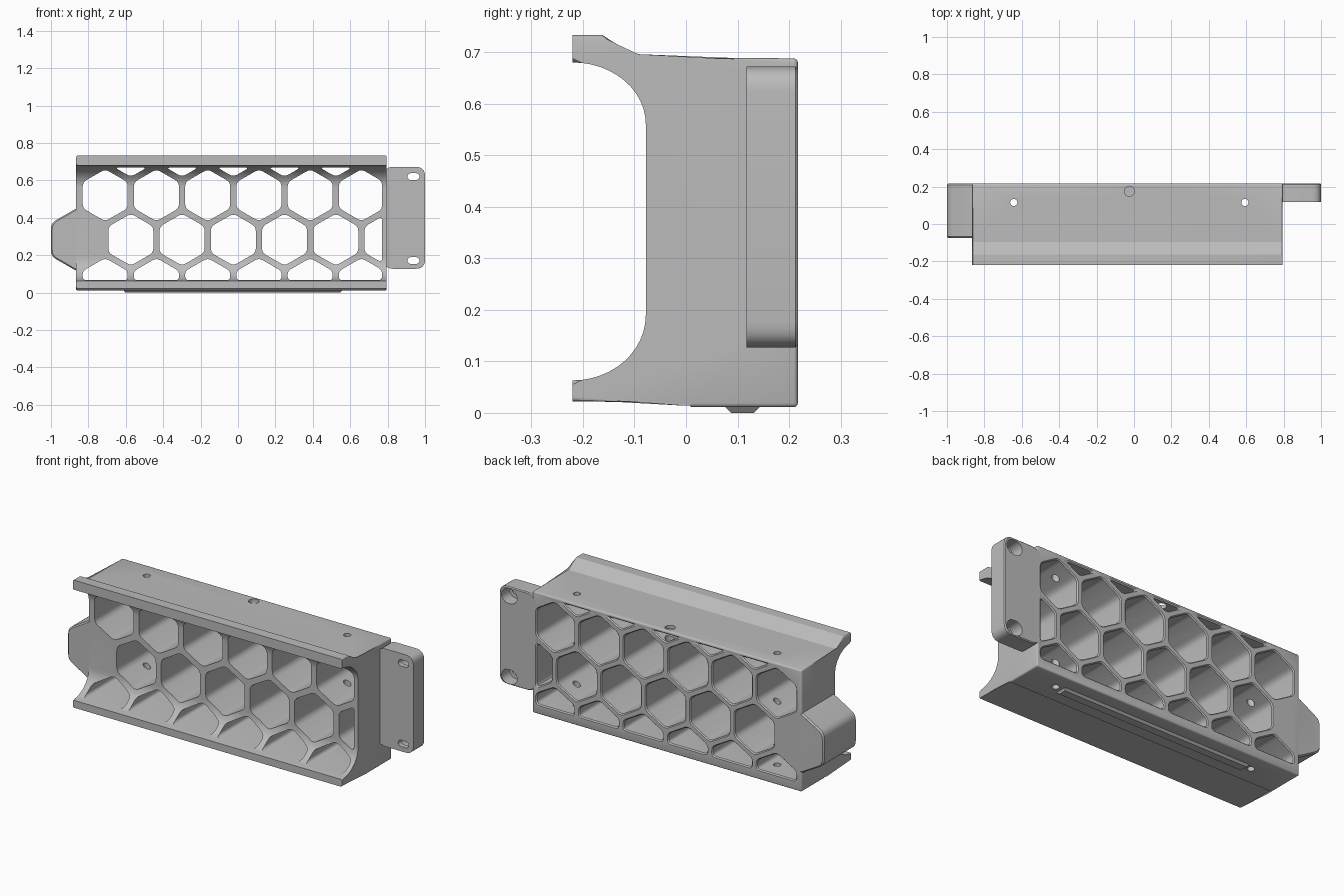
import bpy, bmesh, math
from mathutils import Vector

if "Cube" in bpy.data.objects:
    bpy.data.objects.remove(bpy.data.objects["Cube"], do_unlink=True)

grey = bpy.data.materials.new("plastic_grey")
grey.use_nodes = True
tone = (0.5, 0.5, 0.5, 1)
grey.diffuse_color = tone
grey.node_tree.nodes["Principled BSDF"].inputs["Base Color"].default_value = tone

X0, X1, BACK, FRONT = -0.865, 0.795, 0.217, -0.078


def loft(bm, rings):
    """Closed solid through matching rings of points."""
    rows = [[bm.verts.new(p) for p in ring] for ring in rings]
    n = len(rows[0])
    for a, b in zip(rows, rows[1:]):
        for i in range(n):
            j = (i + 1) % n
            bm.faces.new((a[i], a[j], b[j], b[i]))
    bm.faces.new(rows[0][::-1])
    bm.faces.new(rows[-1])


def finish(bm, name):
    bmesh.ops.recalc_face_normals(bm, faces=bm.faces)
    mesh = bpy.data.meshes.new(name)
    bm.to_mesh(mesh)
    bm.free()
    mesh.materials.append(grey)
    ob = bpy.data.objects.new(name, mesh)
    bpy.context.collection.objects.link(ob)
    return ob


def along_y(points, y):
    return [(p[0], y, p[1]) for p in points]


def combine(target, other, operation):
    mod = target.modifiers.new("combine", "BOOLEAN")
    mod.operation, mod.object, mod.solver = operation, other, "EXACT"
    bpy.context.view_layer.objects.active = target
    bpy.ops.object.modifier_apply(modifier=mod.name)
    bpy.data.objects.remove(other, do_unlink=True)


def hexagon(cx, cz, r):
    return [Vector((cx + r * math.sin(k * math.pi / 3), cz + r * math.cos(k * math.pi / 3)))
            for k in range(6)]


def clip(poly, axis, limit, sign):
    """Keep the part of a polygon on one side of a limit."""
    out = []
    for a, b in zip(poly, poly[1:] + poly[:1]):
        da, db = sign * (limit - a[axis]), sign * (limit - b[axis])
        if da >= 0:
            out.append(a)
        if da * db < 0:
            out.append(a.lerp(b, da / (da - db)))
    return out


def rounded(poly, radius, steps=4):
    out = []
    for i, p in enumerate(poly):
        q, s = poly[i - 1], poly[(i + 1) % len(poly)]
        d = min(radius, 0.4 * (q - p).length, 0.4 * (s - p).length)
        a, b = p + (q - p).normalized() * d, p + (s - p).normalized() * d
        for k in range(steps + 1):
            t = k / steps
            out.append(a * (1 - t) ** 2 + p * 2 * t * (1 - t) + b * t * t)
    return out


def slot(cx, cz, half, r):
    pts = []
    for k in range(26):
        a = -math.pi / 2 + math.pi * (k if k < 13 else k - 1) / 12
        pts.append((cx + (half if k < 13 else -half) + r * math.cos(a), cz + r * math.sin(a)))
    return pts


# Main body: side profile with a scooped front, run along x
profile = [(BACK, 0.688), (-0.095, 0.688), (-0.162, 0.733), (-0.22, 0.733)]
steps = [k * math.pi / 24 for k in range(13)]
profile += [(-0.22 + 0.142 * math.sin(a), 0.56 + 0.12 * math.cos(a)) for a in steps]
profile += [(-0.22 + 0.142 * math.cos(a), 0.19 - 0.127 * math.sin(a)) for a in steps]
profile += [(-0.22, 0.022), (0, 0.022), (0.011, 0.011), (BACK, 0.011)]
bm = bmesh.new()
loft(bm, [[(x, y, z) for y, z in profile] for x in (X0, X1)])
soft = []
for e in bm.edges:
    a, b = (v.co for v in e.verts)
    lengthwise = abs(a.x - b.x) > 0.1
    if min(a.y, b.y) > BACK - 0.001 or (not lengthwise and max(a.y, b.y) > -0.21):
        soft.append(e)
bmesh.ops.bevel(bm, geom=soft, offset=0.008, segments=3, profile=0.5, affect="EDGES")
body = finish(bm, "honeycomb_body")

# Six-sided ear on the right end
STEP, MID = 0.274, 0.283
ROW = STEP * math.sqrt(3) / 2
ear_out = rounded(hexagon(-0.847, MID, 0.177), 0.03)
ear_in = rounded(hexagon(-0.847, MID, 0.169), 0.03)
bm = bmesh.new()
loft(bm, [along_y(ear_in, -0.075), along_y(ear_out, -0.067),
          along_y(ear_out, BACK - 0.008), along_y(ear_in, BACK)])
combine(body, finish(bm, "ear"), "UNION")

# Mounting flange on the left end
def flange_shape(inset):
    x, lo, hi = 1 - inset, 0.127 + inset, 0.672 - inset
    return rounded([Vector(p) for p in ((0.78, lo), (x, lo), (x, hi), (0.78, hi))], 0.05, 6)


bm = bmesh.new()
loft(bm, [along_y(flange_shape(0), 0.117), along_y(flange_shape(0), BACK - 0.005),
          along_y(flange_shape(0.005), BACK)])
combine(body, finish(bm, "flange"), "UNION")

# Honeycomb openings, trimmed by the outer walls, flared at the back
def cell(cx, cz, grow):
    poly = hexagon(cx, cz, 0.139 + grow)
    for axis, limit, sign in ((0, -0.838, -1), (0, 0.77, 1), (1, 0.066, -1), (1, 0.668, 1)):
        poly = clip(poly, axis, limit + sign * grow, sign)
    return rounded(poly, 0.024)


bm = bmesh.new()
rows = ((-1, -0.71, 6), (0, -0.573, 6), (1, -0.71, 6), (2, -0.573, 5))
for row, start, count in rows:
    for i in range(count):
        at = (start + STEP * i, MID + ROW * row)
        inner, outer = cell(*at, 0), cell(*at, 0.006)
        loft(bm, [along_y(inner, -0.3), along_y(inner, BACK - 0.006),
                  along_y(outer, BACK), along_y(outer, 0.25)])
combine(body, finish(bm, "cell_cutter"), "DIFFERENCE")

# Vertical screw holes
bm = bmesh.new()
for x, y, r, low in ((-0.643, 0.115, 0.019, -0.1), (0.593, 0.115, 0.019, -0.1),
                     (-0.025, 0.175, 0.027, 0.6)):
    ring = [(x + r * math.cos(k * math.pi / 12), y + r * math.sin(k * math.pi / 12))
            for k in range(24)]
    loft(bm, [[(px, py, z) for px, py in ring] for z in (low, 0.8)])
combine(body, finish(bm, "screw_cutter"), "DIFFERENCE")

# Flange slots with wide recesses at the back
bm = bmesh.new()
for z in (0.171, 0.62):
    thin, wide = slot(0.938, z, 0.014, 0.018), slot(0.938, z, 0.008, 0.04)
    loft(bm, [along_y(thin, 0.05), along_y(thin, 0.145), along_y(wide, 0.146),
              along_y(wide, 0.25)])
combine(body, finish(bm, "slot_cutter"), "DIFFERENCE")

# Locating rail under the base
bm = bmesh.new()
loft(bm, [[(x0, y0, z), (x1, y0, z), (x1, y1, z), (x0, y1, z)]
          for x0, x1, y0, y1, z in ((-0.602, 0.547, 0.088, 0.132, 0),
                                    (-0.612, 0.557, 0.076, 0.144, 0.012))])
rail = finish(bm, "base_rail")

# Smooth curves, sharp corners
for ob in (body, rail):
    bpy.ops.object.select_all(action="DESELECT")
    ob.select_set(True)
    bpy.context.view_layer.objects.active = ob
    bpy.ops.object.shade_smooth_by_angle(angle=math.radians(30))
